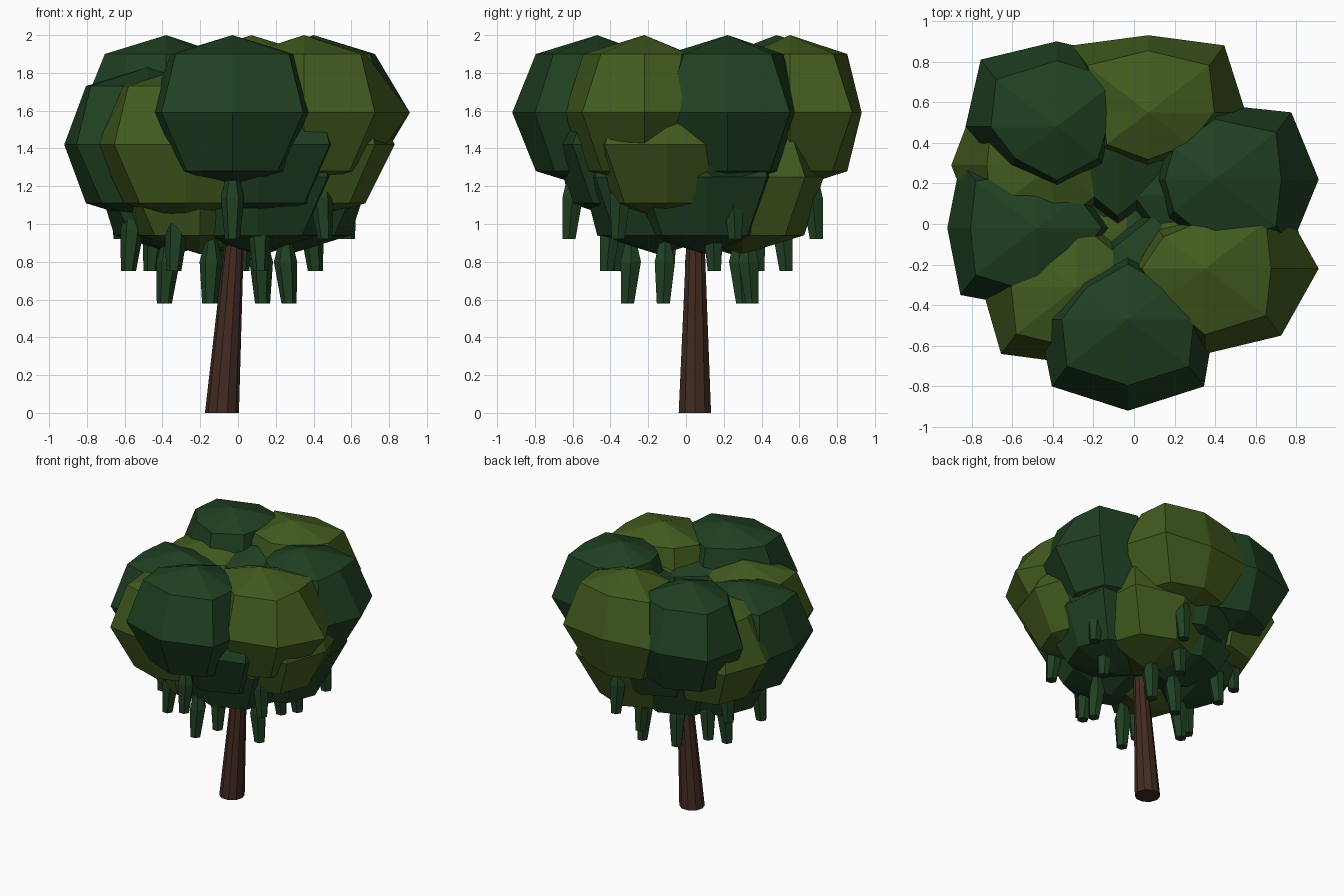
import bpy, bmesh, math
from mathutils import Vector

if "Cube" in bpy.data.objects:
    bpy.data.objects.remove(bpy.data.objects["Cube"])


def material(name, rgb):
    m = bpy.data.materials.new(name)
    m.diffuse_color = (*rgb, 1)
    m.use_nodes = True
    m.node_tree.nodes["Principled BSDF"].inputs["Base Color"].default_value = m.diffuse_color
    return m


DARK = material("dark_green_leaf", (0.014, 0.052, 0.016))
LIGHT = material("olive_green_leaf", (0.054, 0.104, 0.013))
BARK = material("brown_bark", (0.056, 0.024, 0.016))


def finish(name, bm, mat):
    bmesh.ops.recalc_face_normals(bm, faces=bm.faces)
    me = bpy.data.meshes.new(name)
    bm.to_mesh(me)
    bm.free()
    me.materials.append(mat)
    ob = bpy.data.objects.new(name, me)
    bpy.context.collection.objects.link(ob)


def loft(name, rings, mat, tip_top=None, tip_bottom=None):
    """Skin a stack of point rings, closed by a tip or a flat cap."""
    bm = bmesh.new()
    vs = [[bm.verts.new(p) for p in r] for r in rings]
    n = len(rings[0])
    for a, b in zip(vs, vs[1:]):
        for i in range(n):
            j = (i + 1) % n
            bm.faces.new((a[i], a[j], b[j], b[i]))
    for ring, tip in ((vs[0], tip_bottom), (vs[-1], tip_top)):
        if tip is None:
            bm.faces.new(ring)
        else:
            t = bm.verts.new(tip)
            for i in range(n):
                bm.faces.new((ring[i], ring[(i + 1) % n], t))
    finish(name, bm, mat)


def leaf_blob(name, x, y, z, px, nx, py, ny, mat):
    """Eight-sided faceted clump with its own reach in +x, -x, +y, -y."""
    def corner(sx, sy):
        # corners facing the middle of the crown are cut back
        k = 1.0 if sx * x + sy * y > 0 else 0.68
        return sx * 0.375 * k, sy * 0.33 * k

    equator = [(px, 0), corner(1, 1), (0, py), corner(-1, 1),
               (-nx, 0), corner(-1, -1), (0, -ny), corner(1, -1)]
    rings = []
    for h, kx, ky in ((-0.31, 0.64, 0.68), (0, 1, 1), (0.31, 0.80, 0.70)):
        ring = []
        for i, (ex, ey) in enumerate(equator):
            if h:
                if i % 2:
                    ex, ey = ex * kx, ey * ky
                else:
                    r = math.hypot(ex, ey)
                    k = min(0.325, r * 0.8) / r
                    ex, ey = ex * k, ey * k
            ring.append((x + ex, y + ey, z + h))
        rings.append(ring)
    loft(name, rings, mat, (x, y, z + 0.41), (x, y, z - 0.41))


# Upper crown clumps
upper = [(-0.38, 0.48, .31, .45, .42, .33, DARK),
         (0.07, 0.55, .48, .28, .38, .29, LIGHT),
         (0.40, 0.22, .51, .31, .37, .40, DARK),
         (0.35, -0.22, .56, .39, .30, .42, LIGHT),
         (-0.03, -0.47, .43, .44, .34, .45, DARK)]
# Middle crown clumps
middle = [(-0.48, -0.02, .40, .44, .35, .40, DARK),
          (-0.28, -0.31, .40, .47, .40, .38, LIGHT),
          (0.11, -0.27, .42, .40, .40, .43, DARK),
          (0.35, -0.10, .48, .40, .35, .38, LIGHT),
          (0.32, 0.14, .43, .40, .38, .38, DARK),
          (-0.08, 0.36, .40, .40, .42, .40, DARK),
          (-0.40, 0.29, .40, .50, .36, .38, LIGHT)]
# Lower crown clumps
lower = [(-0.20, -0.13, .40, .42, .40, .42, LIGHT),
         (-0.33, 0.12, .40, .42, .40, .38, DARK),
         (0.27, 0.10, .43, .40, .36, .40, DARK),
         (0.14, 0.30, .40, .40, .43, .38, LIGHT),
         (0.10, -0.15, .42, .40, .38, .40, DARK),
         (-0.15, 0.24, .40, .40, .40, .40, DARK)]
for tier, z, blobs in (("upper", 1.59, upper), ("middle", 1.42, middle), ("lower", 1.25, lower)):
    for i, (x, y, px, nx, py, ny, mat) in enumerate(blobs):
        leaf_blob(f"{tier}_leaf_clump_{i + 1}", x, y, z, px, nx, py, ny, mat)


def circle(x, y, z, r, n):
    return [(x + r * math.cos(math.tau * i / n), y + r * math.sin(math.tau * i / n), z)
            for i in range(n)]


# Hanging leaf strands in three tiers
strands = {0.58: [(-0.39, 0.05), (0.27, -0.12), (0.13, 0.35), (-0.15, -0.31), (-0.13, 0.30)],
           0.75: [(-0.58, -0.10), (-0.46, 0.38), (0.41, 0.15), (0.02, 0.53),
                  (0.12, -0.42), (-0.34, -0.38)],
           0.92: [(-0.03, -0.62), (0.46, -0.36), (0.58, 0.26), (0.12, 0.69), (-0.62, 0.36)]}
for z, points in strands.items():
    for i, (x, y) in enumerate(points):
        out = Vector((x, y)).normalized() * 0.02
        loft(f"hanging_strand_{int(z * 100)}_{i + 1}",
             [circle(x, y, z, 0.04, 6),
              circle(x - out.x, y - out.y, z + 0.22, 0.062, 6),
              circle(x - out.x, y - out.y, z + 0.34, 0.03, 6)], DARK)

# Leaning tapered trunk
loft("trunk", [circle(-0.085, 0.047, 0, 0.09, 10),
               circle(-0.022, 0.05, 0.88, 0.052, 10),
               circle(0.0, 0.05, 1.3, 0.04, 10)], BARK)
